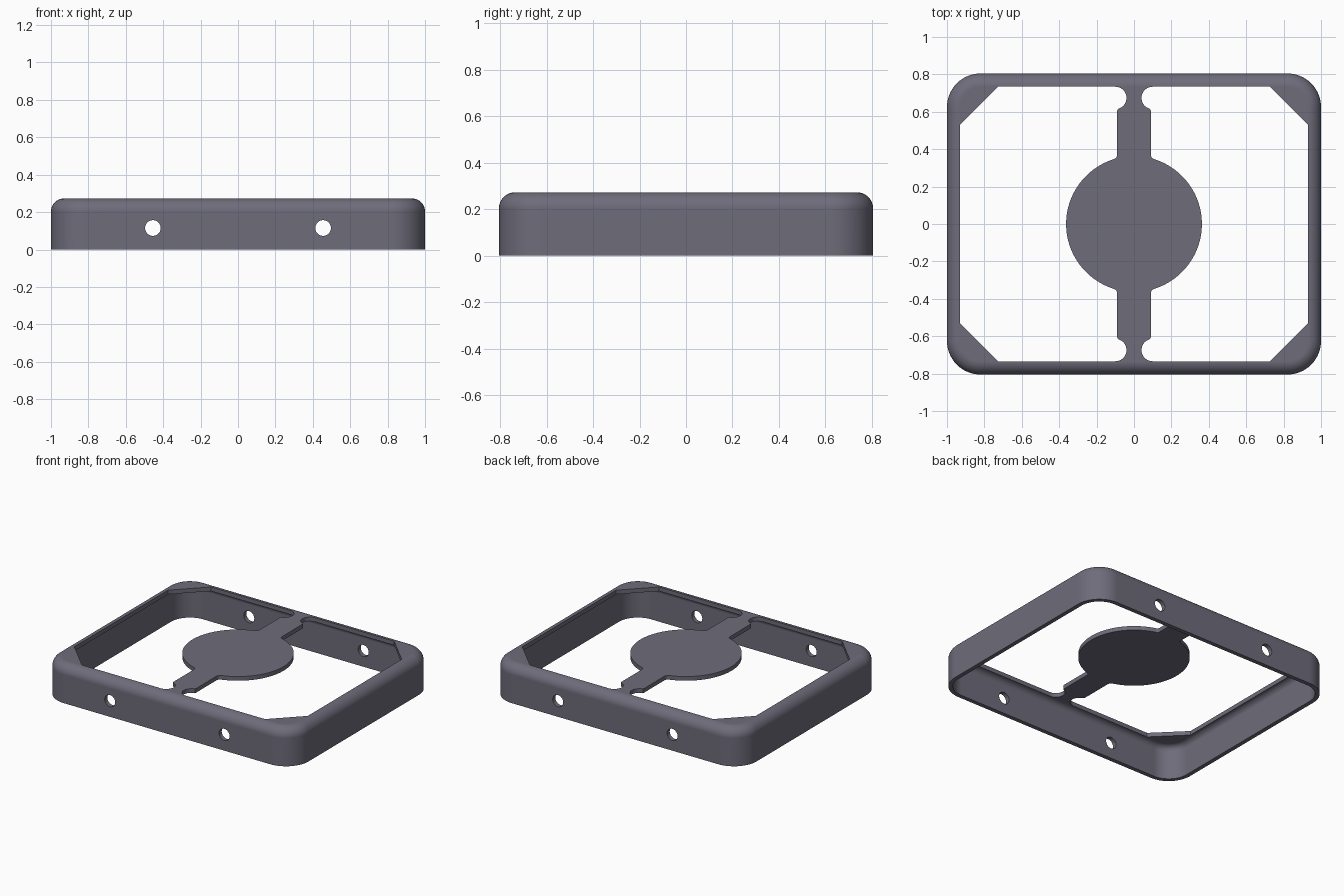
import bpy, bmesh, math
from math import cos, sin, radians, pi

cube = bpy.data.objects.get("Cube")
if cube:
    bpy.data.objects.remove(cube, do_unlink=True)

HX, HY, H = 1.0, 0.805, 0.273      # half width, half depth, height
CORNER, FILLET, WALL = 0.18, 0.07, 0.03

mat = bpy.data.materials.new("slate grey")
mat.use_nodes = True
colour = (0.155, 0.15, 0.195, 1)
mat.diffuse_color = colour
mat.node_tree.nodes["Principled BSDF"].inputs["Base Color"].default_value = colour


def arc(cx, cy, r, a0, a1, n):
    return [(cx + r * cos(radians(a0 + (a1 - a0) * i / n)),
             cy + r * sin(radians(a0 + (a1 - a0) * i / n))) for i in range(n + 1)]


def rounded_rect(hx, hy, r):
    pts = []
    for k, (sx, sy) in enumerate([(1, 1), (-1, 1), (-1, -1), (1, -1)]):
        pts += arc(sx * (hx - r), sy * (hy - r), r, 90 * k, 90 * k + 90, 14)
    return pts


def loft(name, rings):
    """Closed solid through stacked outlines given as (points, z)."""
    bm = bmesh.new()
    loops = [[bm.verts.new((x, y, z)) for x, y in pts] for pts, z in rings]
    for a, b in zip(loops, loops[1:]):
        for i in range(len(a)):
            j = (i + 1) % len(a)
            bm.faces.new((a[i], a[j], b[j], b[i]))
    bm.faces.new(loops[0][::-1])
    bm.faces.new(loops[-1])
    bmesh.ops.recalc_face_normals(bm, faces=bm.faces)
    mesh = bpy.data.meshes.new(name)
    bm.to_mesh(mesh)
    bm.free()
    obj = bpy.data.objects.new(name, mesh)
    obj.data.materials.append(mat)
    bpy.context.collection.objects.link(obj)
    return obj


def domed_box(name, inset, z0, z1, fillet):
    """Rounded box with a filleted top edge."""
    def ring(d):
        return rounded_rect(HX - inset - d, HY - inset - d, CORNER - inset - d)
    rings = [(ring(0), z0)]
    for i in range(11):
        a = pi / 2 * i / 10
        rings.append((ring(fillet * (1 - cos(a))), z1 - fillet * (1 - sin(a))))
    return loft(name, rings)


def cut(target, cutter):
    mod = target.modifiers.new("cut", 'BOOLEAN')
    mod.operation, mod.solver, mod.object = 'DIFFERENCE', 'EXACT', cutter
    bpy.context.view_layer.objects.active = target
    bpy.ops.object.modifier_apply(modifier=mod.name)
    bpy.data.objects.remove(cutter, do_unlink=True)


# Hollow tray shell, open underneath
frame = domed_box("frame", 0, 0, H, FILLET)
cut(frame, domed_box("cavity_cutter", WALL, -0.1, H - WALL, FILLET - WALL))

# Side opening: chamfered corners, neck notch, bridge edge and disc edge
OX, OY = 0.929, 0.734
upper = [(OX, 0.533), (0.728, OY)]
upper += arc(0.1, OY - 0.06, 0.06, 90, 248, 16)
upper += [(0.086, 0.614), (0.09, 0.606), (0.09, 0.368), (0.093, 0.357), (0.099, 0.351)]
upper += arc(0, 0, 0.363, 73, 0, 30)
outline = upper + [(x, -y) for x, y in upper[-2::-1]]
for side in (1, -1):
    pts = [(side * x, y) for x, y in outline]
    cut(frame, loft("opening_cutter", [(pts, 0.2), (pts, 0.4)]))

# Screw holes through the front and back walls
for side in (1, -1):
    bpy.ops.mesh.primitive_cylinder_add(vertices=32, radius=0.042, depth=2,
                                        location=(side * 0.455, 0, 0.115),
                                        rotation=(pi / 2, 0, 0))
    hole = bpy.context.object
    hole.data.materials.append(mat)
    cut(frame, hole)

# Smooth fillets with crisp edges
bpy.ops.object.select_all(action='DESELECT')
frame.select_set(True)
bpy.context.view_layer.objects.active = frame
bpy.ops.object.shade_smooth_by_angle(angle=radians(30))
weighted = frame.modifiers.new("weighted_normals", 'WEIGHTED_NORMAL')
weighted.keep_sharp = True
